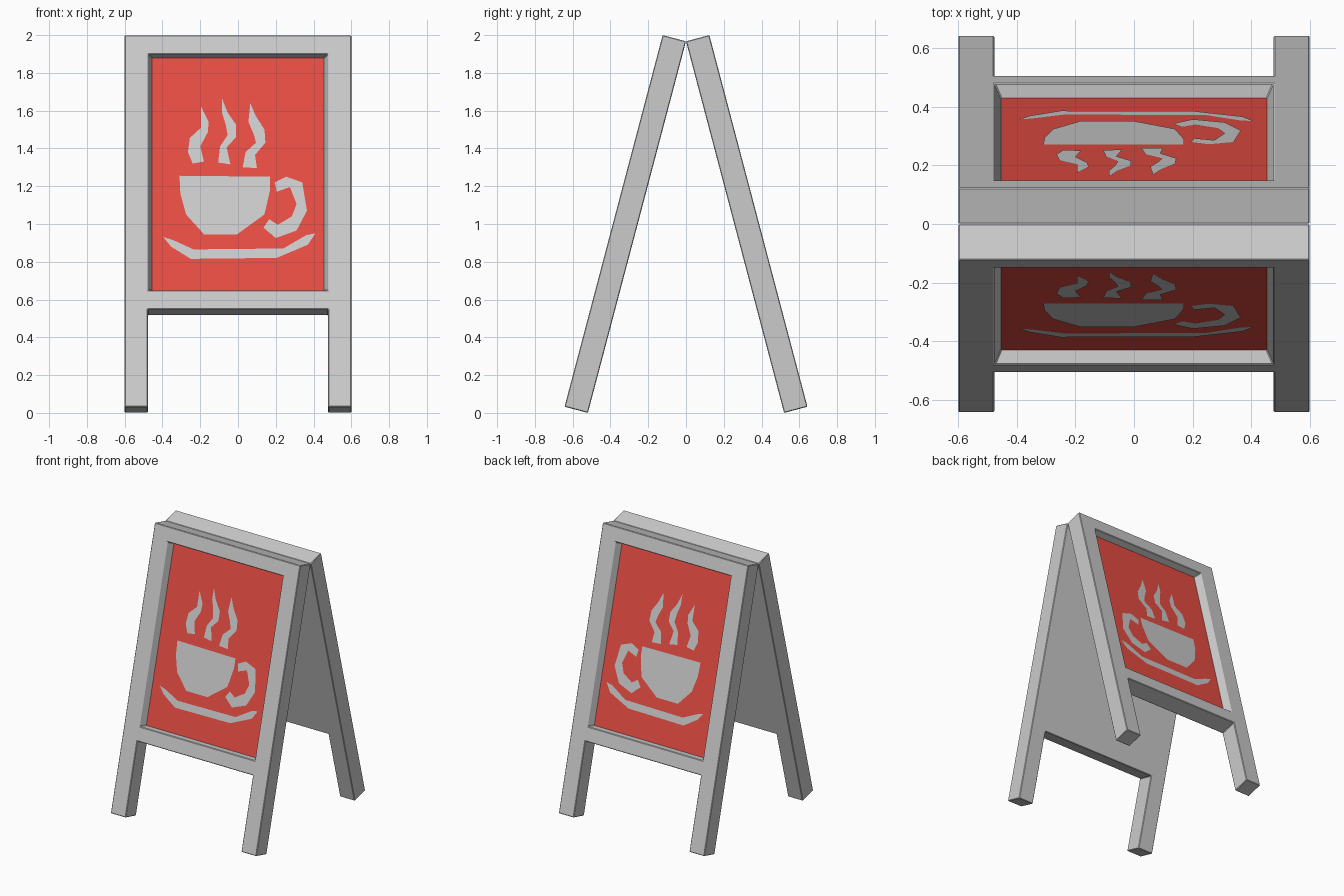
import bpy, bmesh, math
from mathutils import Matrix, Vector

if "Cube" in bpy.data.objects:
    bpy.data.objects.remove(bpy.data.objects["Cube"])

A = math.atan2(0.52, 1.97)          # lean of each board
T, D = 0.128, 0.05                  # board thickness, recess depth
S, C = math.sin(A), math.cos(A)
L = (2.0 - S * T) / C               # board length along the slope

# local axes: x across, y up the slope, z outward from the board
FRONT = Matrix(((1, 0, 0, 0), (0, S, -C, -L * S), (0, C, S, 0), (0, 0, 0, 1)))
BACK = Matrix.Scale(-1, 4, (0, 1, 0)) @ FRONT

red = bpy.data.materials.new("sign_red")
red.diffuse_color = (0.8, 0.075, 0.055, 1)
red.use_nodes = True
red.node_tree.nodes["Principled BSDF"].inputs["Base Color"].default_value = red.diffuse_color


def finish(name, bm, side, mat=None):
    bm.transform(FRONT if side == "front" else BACK)
    if side == "back":
        bmesh.ops.reverse_faces(bm, faces=bm.faces[:])
    me = bpy.data.meshes.new(name)
    bm.to_mesh(me)
    bm.free()
    ob = bpy.data.objects.new(side + "_" + name, me)
    bpy.context.collection.objects.link(ob)
    if mat:
        me.materials.append(mat)
    return ob


def frame(side):
    bm = bmesh.new()
    xs = (-0.6, -0.477, 0.477, 0.6)
    ys = (0, 0.535, 0.638, 1.931, L)
    grid = [[bm.verts.new((x, y, 0)) for x in xs] for y in ys]
    for j in range(4):
        for i in range(3):
            if (i, j) != (1, 0):    # gap between the legs
                bm.faces.new((grid[j][i], grid[j][i + 1], grid[j + 1][i + 1], grid[j + 1][i]))
    res = bmesh.ops.extrude_face_region(bm, geom=bm.faces[:], use_keep_orig=True)
    for v in res["geom"]:
        if isinstance(v, bmesh.types.BMVert):
            v.co.z = T
    # recess for the poster, with slightly tapered walls
    mid = Vector((0, (ys[2] + ys[3]) / 2, T))
    face = min(bm.faces, key=lambda f: (f.calc_center_median() - mid).length)
    floor = bmesh.ops.extrude_discrete_faces(bm, faces=[face])["faces"][0]
    for v in floor.verts:
        v.co.x = math.copysign(0.455, v.co.x)
        v.co.y += 0.008 if v.co.y < mid.y else -0.008
        v.co.z = T - D
    bmesh.ops.recalc_face_normals(bm, faces=bm.faces[:])
    bmesh.ops.delete(bm, geom=[floor], context="FACES_ONLY")
    ob = finish("frame", bm, side)
    b = ob.modifiers.new("soft_edges", "BEVEL")
    b.width, b.segments, b.limit_method = 0.004, 1, "ANGLE"


def flat(name, side, points, w, mat=None):
    bm = bmesh.new()
    f = bm.faces.new([bm.verts.new((x, y, w)) for x, y in points])
    f.normal_update()
    if f.normal.z < 0:
        f.normal_flip()
    finish(name, bm, side, mat)


# picture outlines as seen from the front (x, z)
ART = {
    "cup": [(-.31, 1.255), (.17, 1.25), (.17, 1.18), (.14, 1.05), (-.005, .945),
            (-.18, .945), (-.275, 1.05), (-.305, 1.16)],
    "cup_handle": [(.195, 1.22), (.255, 1.25), (.34, 1.22), (.365, 1.07), (.31, .965),
                   (.20, .925), (.135, .98), (.165, 1.025), (.21, .995), (.285, 1.04),
                   (.31, 1.105), (.275, 1.195), (.205, 1.17)],
    "saucer": [(-.395, .93), (-.345, .915), (-.235, .865), (.24, .87), (.36, .94),
               (.41, .95), (.37, .89), (.205, .82), (-.25, .815), (-.355, .88)],
    "steam_left": [(-.195, 1.62), (-.155, 1.54), (-.16, 1.485), (-.20, 1.41), (-.18, 1.33),
                   (-.24, 1.32), (-.265, 1.38), (-.255, 1.455), (-.195, 1.51)],
    "steam_middle": [(-.085, 1.665), (-.055, 1.59), (-.01, 1.525), (-.01, 1.46),
                     (-.06, 1.405), (-.04, 1.315), (-.105, 1.325), (-.095, 1.41),
                     (-.055, 1.47), (-.065, 1.525), (-.085, 1.59)],
    "steam_right": [(.065, 1.64), (.095, 1.57), (.14, 1.50), (.145, 1.43), (.09, 1.365),
                    (.10, 1.295), (.025, 1.30), (.04, 1.38), (.095, 1.43), (.085, 1.47),
                    (.055, 1.54)],
}

for side in ("front", "back"):
    frame(side)
    w = T - D
    # red poster filling the recess floor
    flat("poster", side, [(-.46, .642), (.46, .642), (.46, 1.927), (-.46, 1.927)], w, red)
    # grey picture just above the poster
    for name, pts in ART.items():
        flat(name, side, [(x, (z - S * w) / C) for x, z in pts], w + 0.002)
